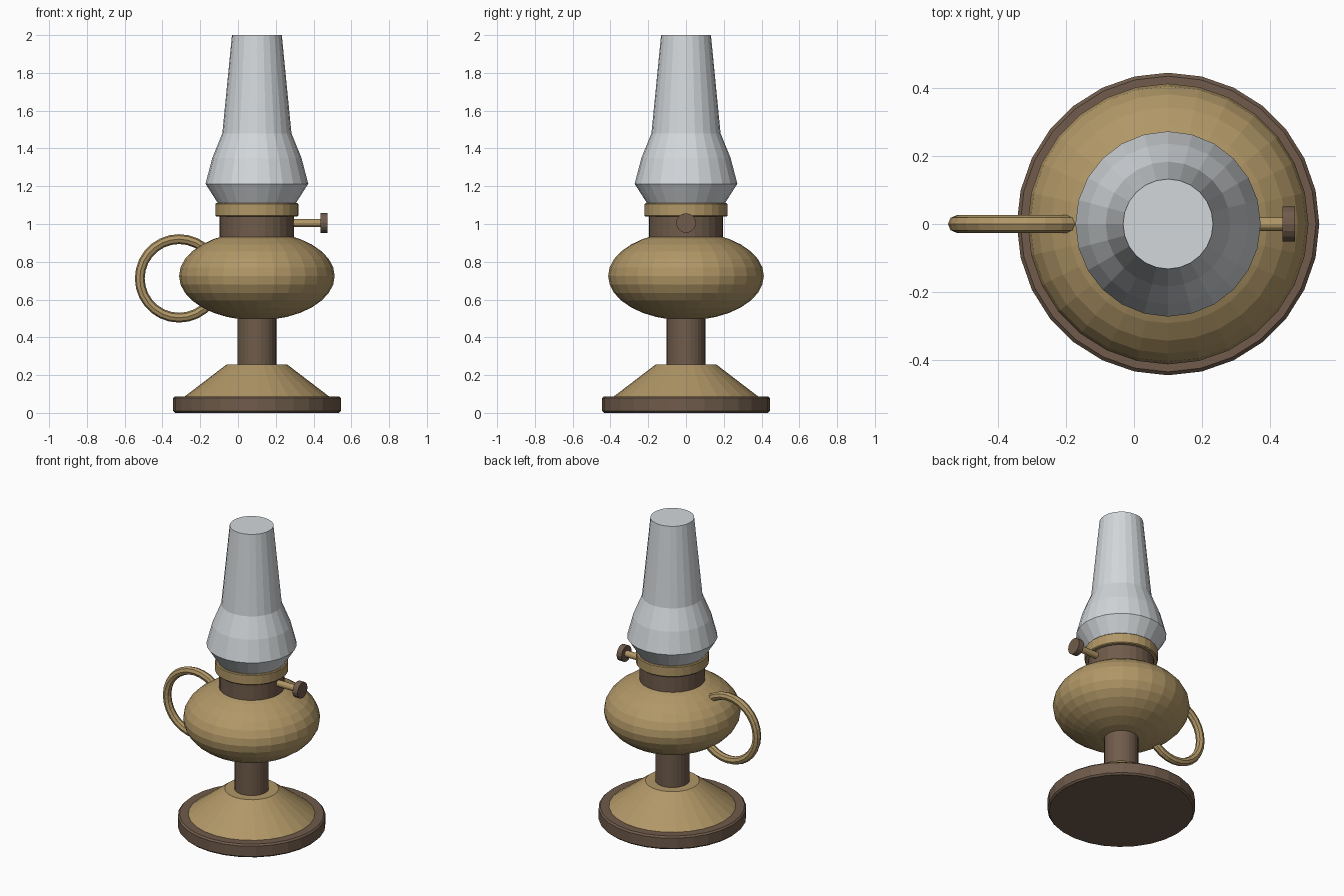
import bpy, bmesh, math
from mathutils import Matrix, Vector

if "Cube" in bpy.data.objects:
    bpy.data.objects.remove(bpy.data.objects["Cube"])

AXIS = 0.1  # x position of the lamp's vertical axis


def material(name, rgb):
    m = bpy.data.materials.new(name)
    m.diffuse_color = (*rgb, 1)
    m.use_nodes = True
    m.node_tree.nodes["Principled BSDF"].inputs["Base Color"].default_value = m.diffuse_color
    return m


BRASS = material("brass", (0.44, 0.31, 0.135))
BRONZE = material("dark bronze", (0.16, 0.105, 0.07))
GLASS = material("pale glass", (0.65, 0.68, 0.70))


def add_object(name, bm, mat):
    bmesh.ops.recalc_face_normals(bm, faces=bm.faces)
    mesh = bpy.data.meshes.new(name)
    bm.to_mesh(mesh)
    bm.free()
    mesh.materials.append(mat)
    obj = bpy.data.objects.new(name, mesh)
    bpy.context.collection.objects.link(obj)
    return obj


def lathe(name, profile, mat, sides=28, origin=(AXIS, 0, 0), along_x=False):
    """Turn (radius, height) points into a closed, capped solid."""
    bm = bmesh.new()
    rings = []
    for r, h in profile:
        rings.append([bm.verts.new((r * math.cos(a), r * math.sin(a), h))
                      for a in (2 * math.pi * i / sides for i in range(sides))])
    for low, high in zip(rings, rings[1:]):
        for i in range(sides):
            j = (i + 1) % sides
            bm.faces.new((low[i], low[j], high[j], high[i]))
    bm.faces.new(rings[0][::-1])
    bm.faces.new(rings[-1])
    place = Matrix.Translation(Vector(origin))
    if along_x:
        place = place @ Matrix.Rotation(math.pi / 2, 4, 'Y')
    bm.transform(place)
    return add_object(name, bm, mat)


def disc(r, z0, z1, b):
    """Profile of a disc with small chamfered rims."""
    return [(r - b, z0), (r, z0 + b), (r, z1 - b), (r - b, z1)]


# Foot and stem
lathe("base_plate", disc(0.444, 0, 0.088, 0.01), BRONZE)
lathe("base_cone", [(0.385, 0.085), (0.162, 0.255)], BRASS)
lathe("stem", [(0.103, 0.25), (0.103, 0.52)], BRONZE)

# Oil reservoir: flattened sphere
bm = bmesh.new()
bmesh.ops.create_uvsphere(bm, u_segments=28, v_segments=16, radius=1)
bm.transform(Matrix.Translation((AXIS, 0, 0.725)) @ Matrix.Diagonal((0.412, 0.412, 0.235, 1)))
add_object("reservoir", bm, BRASS)

# Burner collar and rim
lathe("burner_collar", [(0.197, 0.90), (0.197, 1.05)], BRONZE)
lathe("burner_rim", disc(0.22, 1.04, 1.11, 0.005), BRASS)

# Glass chimney
lathe("chimney", [(0.205, 1.108), (0.272, 1.213), (0.236, 1.35), (0.183, 1.48), (0.132, 2.0)],
      GLASS, sides=24)

# Wick adjuster
lathe("wick_rod", [(0.021, 0.15), (0.021, 0.345)], BRASS, 12, (AXIS, 0, 1.005), True)
lathe("wick_knob", [(0.052, 0.336), (0.052, 0.373)], BRONZE, 16, (AXIS, 0, 1.005), True)

# Ring handle, partly sunk into the reservoir
bm = bmesh.new()
MAJOR, MINOR, STEPS, SIDES = 0.208, 0.026, 28, 8
loops = []
for i in range(STEPS):
    a = 2 * math.pi * i / STEPS
    loop = []
    for k in range(SIDES):
        t = 2 * math.pi * k / SIDES
        d = MAJOR + MINOR * math.cos(t)
        loop.append(bm.verts.new((-0.312 + d * math.cos(a), MINOR * math.sin(t),
                                  0.712 + d * math.sin(a))))
    loops.append(loop)
for i in range(STEPS):
    p, q = loops[i], loops[(i + 1) % STEPS]
    for k in range(SIDES):
        n = (k + 1) % SIDES
        bm.faces.new((p[k], p[n], q[n], q[k]))
add_object("handle", bm, BRASS)
